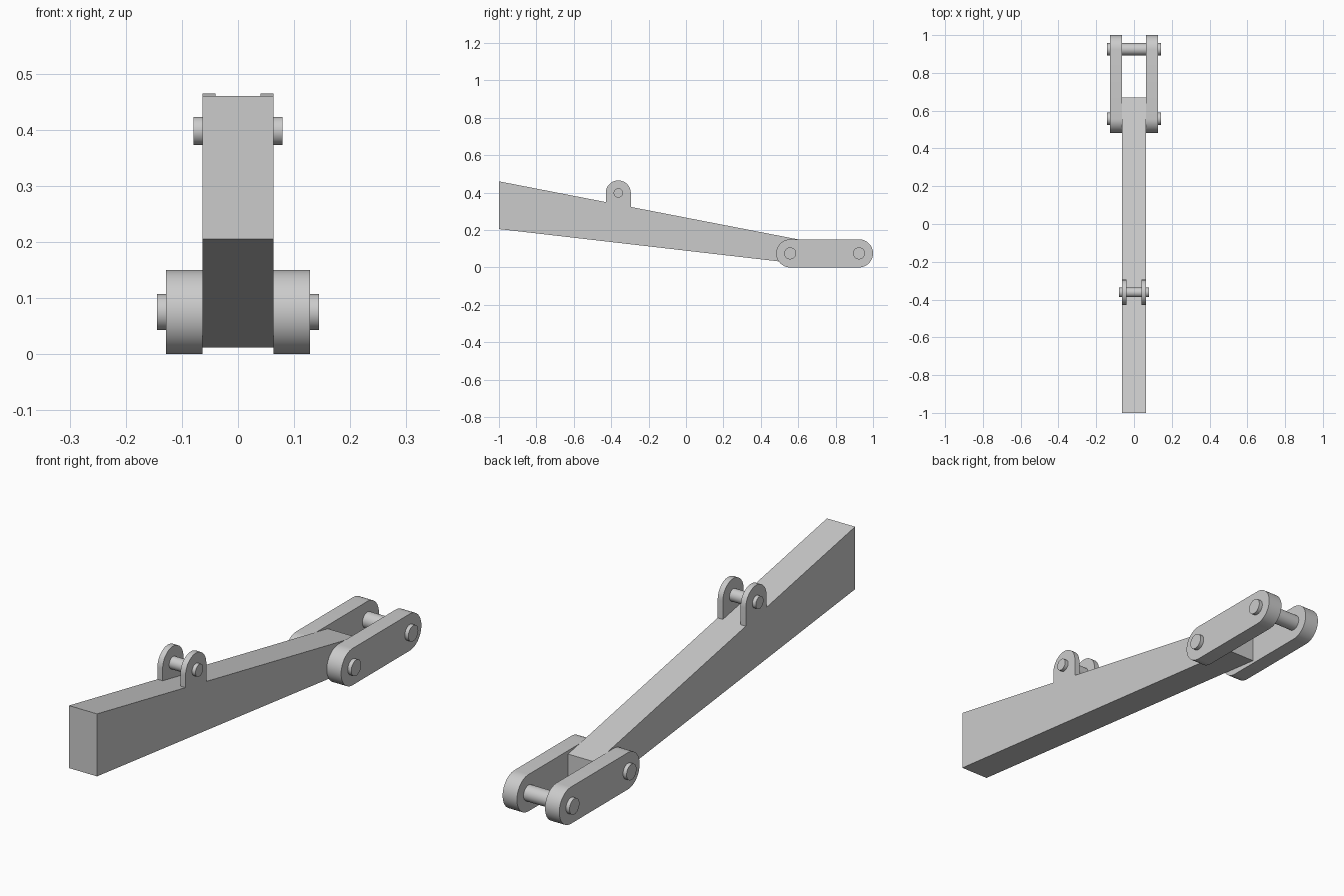
import bpy, bmesh, math

if "Cube" in bpy.data.objects:
    bpy.data.objects.remove(bpy.data.objects["Cube"])

grey = bpy.data.materials.new("plain grey")
grey.diffuse_color = (0.6, 0.6, 0.6, 1)
grey.use_nodes = True
grey.node_tree.nodes["Principled BSDF"].inputs["Base Color"].default_value = grey.diffuse_color


def extrude_x(name, profile, x0, x1):
    """Extrude a closed (y, z) profile between two x positions."""
    bm = bmesh.new()
    face = bm.faces.new([bm.verts.new((x0, y, z)) for y, z in profile])
    res = bmesh.ops.extrude_face_region(bm, geom=[face])
    verts = [g for g in res["geom"] if isinstance(g, bmesh.types.BMVert)]
    bmesh.ops.translate(bm, verts=verts, vec=(x1 - x0, 0, 0))
    bmesh.ops.recalc_face_normals(bm, faces=bm.faces)
    me = bpy.data.meshes.new(name)
    bm.to_mesh(me)
    bm.free()
    me.materials.append(grey)
    ob = bpy.data.objects.new(name, me)
    bpy.context.collection.objects.link(ob)
    bpy.ops.object.select_all(action='DESELECT')
    ob.select_set(True)
    bpy.context.view_layer.objects.active = ob
    bpy.ops.object.shade_smooth_by_angle(angle=math.radians(30))
    return ob


def arc(cy, cz, r, a0, a1, n):
    """Points on an arc, angles in degrees from +y towards +z."""
    angles = [math.radians(a0 + (a1 - a0) * i / n) for i in range(n + 1)]
    return [(cy + r * math.cos(a), cz + r * math.sin(a)) for a in angles]


def arm_top(y):
    return 0.46 - 0.194 * (y + 1)


def pin(name, y, z, r, half):
    extrude_x(name, arc(y, z, r, 0, 360, 48)[:-1], -half, half)


# Tapered arm
W = 0.0635
END = 0.67
extrude_x("tapered_arm", [(-1, 0.205), (END, 0.012), (END, arm_top(END)), (-1, 0.46)], -W, W)

# Side links with round ends, and the lugs on top of the arm
R, Y1, Y2 = 0.075, 0.557, 0.925
link = arc(Y2, R, R, -90, 90, 24) + arc(Y1, R, R, 90, 270, 24)
LY, LZ, LR = -0.362, 0.398, 0.067
lug = arc(LY, LZ, LR, 0, 180, 24) + [(LY - LR, arm_top(LY - LR)), (LY + LR, arm_top(LY + LR))]
for side, s in (("left", -1), ("right", 1)):
    extrude_x(side + "_link", link, s * W, s * 0.128)
    extrude_x(side + "_lug", lug, s * 0.04, s * W)

# Pins
pin("arm_pin", Y1, R, 0.032, 0.144)
pin("end_pin", Y2, R, 0.032, 0.144)
pin("lug_pin", LY, LZ, 0.025, 0.079)
